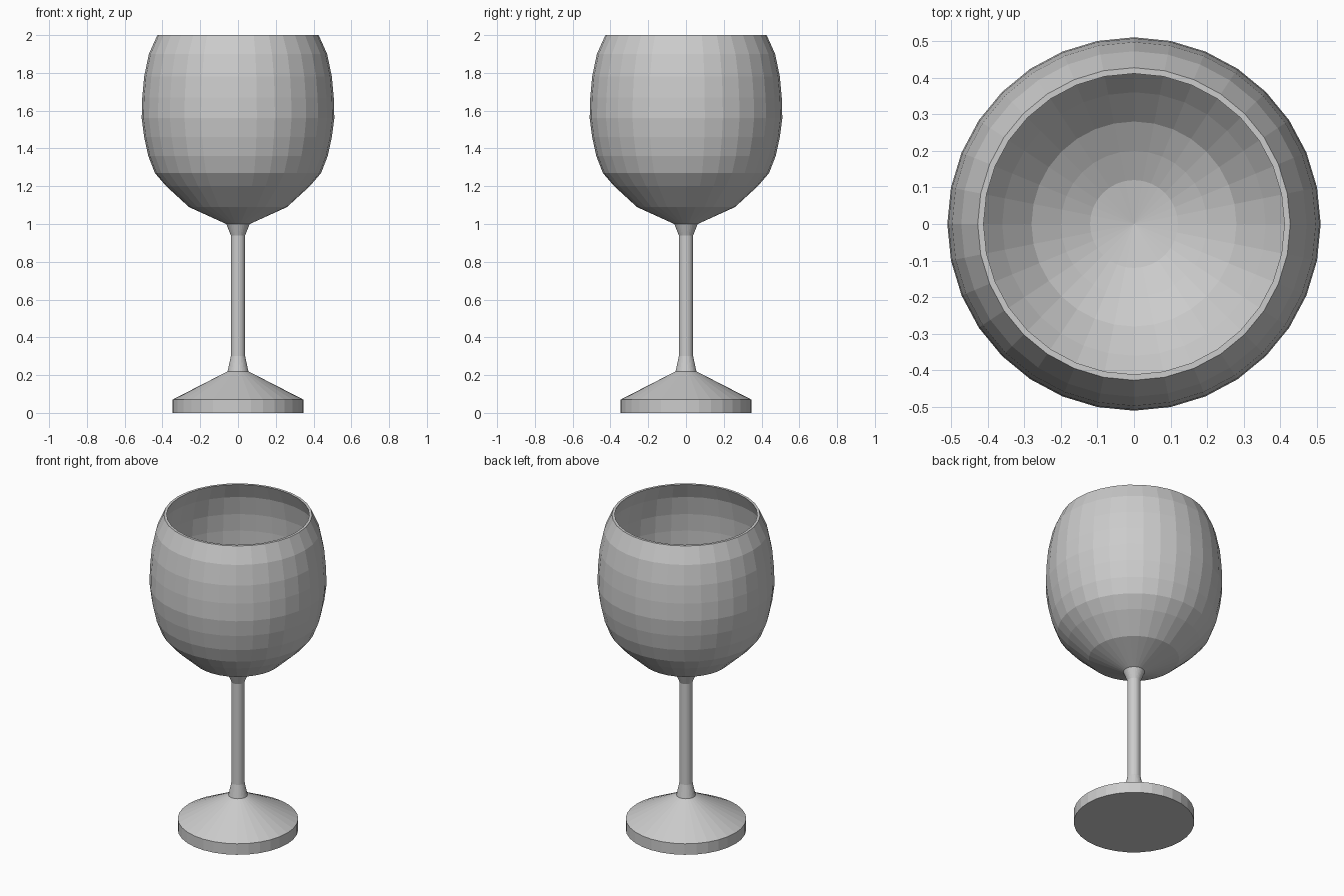
import bpy, bmesh
from math import sin, cos, tau

if "Cube" in bpy.data.objects:
    bpy.data.objects.remove(bpy.data.objects["Cube"])

SIDES = 32


def lathe(name, profile):
    """Spin an (r, z) profile around z; r = 0 becomes a single pole vertex."""
    bm = bmesh.new()
    rings = []
    for r, z in profile:
        n = SIDES if r > 0 else 1
        rings.append([bm.verts.new((r * cos(tau * i / SIDES), r * sin(tau * i / SIDES), z))
                      for i in range(n)])
    for a, b in zip(rings, rings[1:]):
        for i in range(SIDES):
            j = (i + 1) % SIDES
            quad = [a[i % len(a)], a[j % len(a)], b[j % len(b)], b[i % len(b)]]
            bm.faces.new(list(dict.fromkeys(quad)))
    mesh = bpy.data.meshes.new(name)
    bm.to_mesh(mesh)
    bm.free()
    obj = bpy.data.objects.new(name, mesh)
    bpy.context.collection.objects.link(obj)
    return obj


# Foot: short disc with a conical top
lathe("foot", [(0, 0), (0.347, 0), (0.347, 0.07), (0.055, 0.22)])

# Stem: thin rod flaring at both ends
lathe("stem", [(0.055, 0.22), (0.038, 0.30), (0.038, 0.94), (0.062, 1.0)])

# Bowl: outer wall up to the rim, then inner wall down to the middle
outer = [(0.062, 1.0), (0.26, 1.09), (0.38, 1.20), (0.44, 1.27), (0.475, 1.36),
         (0.497, 1.46), (0.51, 1.56), (0.507, 1.67), (0.497, 1.78), (0.472, 1.90), (0.427, 2.0)]
inner = [(0.411, 2.0), (0.456, 1.90), (0.481, 1.78), (0.491, 1.67), (0.493, 1.56),
         (0.48, 1.46), (0.457, 1.36), (0.42, 1.28), (0.36, 1.21), (0.28, 1.13),
         (0.20, 1.085), (0.12, 1.05), (0, 1.03)]
lathe("bowl", outer + inner)
